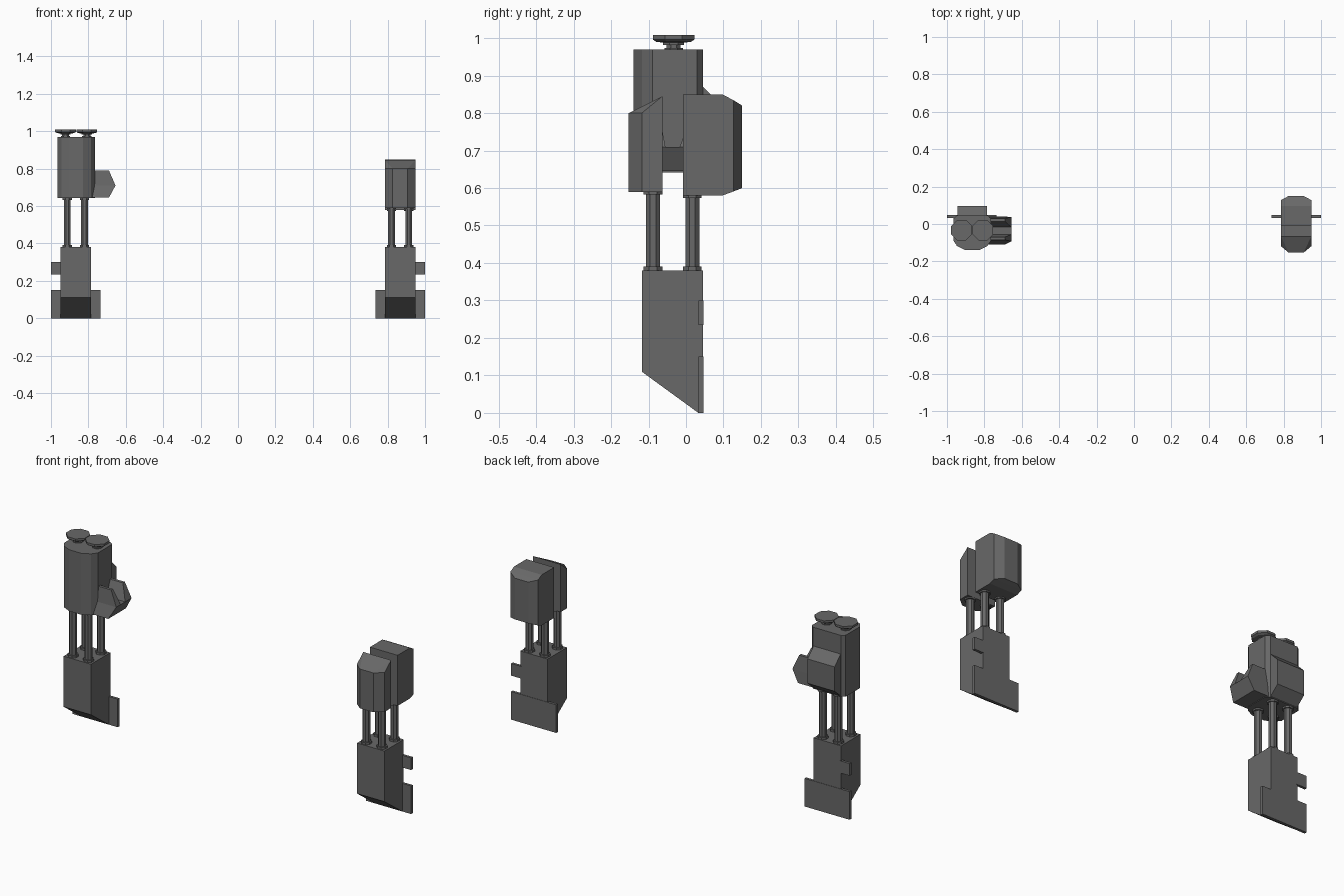
import bpy, bmesh, math

if "Cube" in bpy.data.objects:
    bpy.data.objects.remove(bpy.data.objects["Cube"])

grey = bpy.data.materials.new("dark_grey")
grey.diffuse_color = (0.14, 0.14, 0.14, 1)
grey.use_nodes = True
grey.node_tree.nodes["Principled BSDF"].inputs["Base Color"].default_value = grey.diffuse_color


def finish(name, bm):
    bmesh.ops.recalc_face_normals(bm, faces=bm.faces)
    me = bpy.data.meshes.new(name)
    bm.to_mesh(me)
    bm.free()
    me.materials.append(grey)
    ob = bpy.data.objects.new(name, me)
    bpy.context.collection.objects.link(ob)
    return ob


def hull(name, pts):
    """Convex solid around a few points."""
    bm = bmesh.new()
    for p in pts:
        bm.verts.new(p)
    bmesh.ops.convex_hull(bm, input=bm.verts[:])
    bmesh.ops.dissolve_limit(bm, angle_limit=0.01, verts=bm.verts[:], edges=bm.edges[:])
    return finish(name, bm)


def box(name, x0, x1, y0, y1, z0, z1):
    return hull(name, [(x, y, z) for x in (x0, x1) for y in (y0, y1) for z in (z0, z1)])


def prism_x(name, x0, x1, profile):
    return hull(name, [(x, y, z) for x in (x0, x1) for y, z in profile])


def lathe(name, cx, cy, profile, sides=8):
    """Stack of regular rings given as (radius, height)."""
    bm = bmesh.new()
    rings = []
    for r, z in profile:
        rings.append([bm.verts.new((cx + r * math.cos((i + .5) * math.tau / sides),
                                    cy + r * math.sin((i + .5) * math.tau / sides), z))
                      for i in range(sides)])
    for a, b in zip(rings, rings[1:]):
        for i in range(sides):
            j = (i + 1) % sides
            bm.faces.new((a[i], a[j], b[j], b[i]))
    bm.faces.new(rings[0][::-1])
    bm.faces.new(rings[-1])
    return finish(name, bm)


C = 0.867  # distance of each unit from the centre

# Bases, mounting plates, tabs and rods of both units
for side, s in (("left", -1), ("right", 1)):
    c = s * C
    prism_x(side + "_base", c - .081, c + .081,
            [(-.118, .11), (.033, 0), (.045, 0), (.045, .38), (-.118, .38)])
    box(side + "_mounting_plate", c - .133, c + .133, .033, .047, 0, .15)
    box(side + "_tab", *sorted((s * .94, s * 1.0)), .033, .047, .235, .30)
    for dx in (-.046, .046):
        for y in (-.088, .017):
            top = .645 if s < 0 else (.595 if y < 0 else .585)
            lathe(side + "_rod", c + dx, y,
                  [(.027, .379), (.027, .391), (.02, .391), (.02, top - .012),
                   (.027, top - .012), (.027, top)])

# Right unit: front and back heads with chamfered corners
hull("right_front_head",
     [(C + d * w, y, z) for d in (-1, 1) for w, y, zt in
      ((.082, -.063, .845), (.082, -.118, .80), (.04, -.153, .80)) for z in (.59, zt)])
hull("right_back_head",
     [(C + d * w, y, z) for d in (-1, 1) for w, y, zb, zt in
      ((.082, -.008, .58, .85), (.082, .097, .58, .85),
       (.082, .127, .591, .834), (.04, .15, .60, .82)) for z in (zb, zt)])

# Left unit: faceted body
hull("left_body",
     [(-.865 + d * w, y, z) for d in (-1, 1) for w, y in
      ((.082, .045), (.1, .03), (.1, -.09), (.08, -.118), (.036, -.14)) for z in (.642, .97)])
prism_x("left_back_block", -.945, -.785,
        [(.04, .642), (.095, .69), (.095, .82), (.045, .87), (.04, .87)])

# Left unit: forked side arm
prism = [(-.78, .645), (-.69, .645), (-.655, .71), (-.78, .71)]
hull("arm_lower_block",
     [(x, y, z) for x, z in prism for y in ((-.11, .04) if z < .7 else (-.092, .037))])
for name, low, high in (("arm_front_prong", (-.092, -.055), (-.085, -.07)),
                        ("arm_back_prong", (-.017, .037), (.014, .03))):
    hull(name, [(x, y, .71) for x in (-.78, -.655) for y in low]
         + [(x, y, .79) for x in (-.78, -.69) for y in high])

# Left unit: two dishes on top
for x in (-.922, -.808):
    lathe("top_dish", x, -.033,
          [(.027, .968), (.027, .974), (.02, .974), (.02, .982), (.03, .982),
           (.03, .988), (.05, .99), (.06, .996), (.06, 1.008)])
